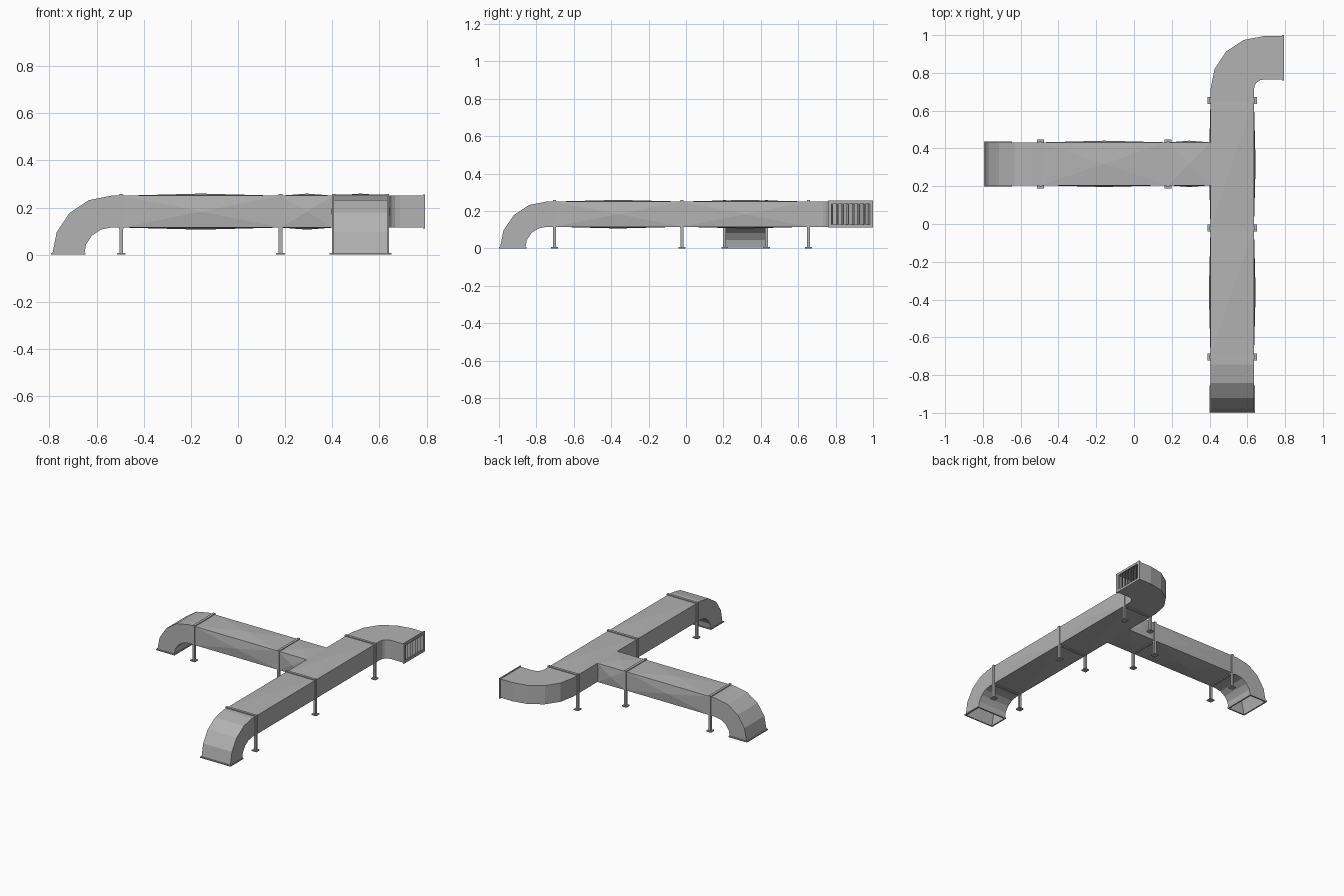
import bpy, bmesh
from math import cos, sin, pi
from mathutils import Vector, Matrix

if "Cube" in bpy.data.objects:
    bpy.data.objects.remove(bpy.data.objects["Cube"])

metal = bpy.data.materials.new("galvanised_grey")
metal.use_nodes = True
GREY = (0.45, 0.45, 0.45, 1)
metal.diffuse_color = GREY
metal.node_tree.nodes["Principled BSDF"].inputs["Base Color"].default_value = GREY

X, Y, Z = Vector((1, 0, 0)), Vector((0, 1, 0)), Vector((0, 0, 1))
Z0, Z1 = 0.115, 0.25          # duct underside and top
MX0, MX1 = 0.405, 0.635       # main duct sides
BY0, BY1 = 0.205, 0.432       # branch duct sides


def finish(name, bm):
    mesh = bpy.data.meshes.new(name)
    bm.to_mesh(mesh)
    bm.free()
    mesh.materials.append(metal)
    obj = bpy.data.objects.new(name, mesh)
    bpy.context.scene.collection.objects.link(obj)
    return obj


def add_box(bm, lo, hi, turn=0):
    lo, hi = Vector(lo), Vector(hi)
    mat = (Matrix.Translation((lo + hi) / 2) @ Matrix.Rotation(turn, 4, 'Z')
           @ Matrix.Diagonal((hi - lo).to_4d()))
    bmesh.ops.create_cube(bm, size=1, matrix=mat)


def duct(name, lo, hi, axis):
    """Open box tube whose four sides swell to a shallow point."""
    bm = bmesh.new()
    add_box(bm, lo, hi)
    bm.normal_update()
    ends = [f for f in bm.faces if abs(f.normal[axis]) > 0.9]
    bmesh.ops.delete(bm, geom=ends, context='FACES')
    bmesh.ops.poke(bm, faces=bm.faces[:], offset=0.009)
    return finish(name, bm)


def elbow(name, centre, a, b, radii, width, start, end):
    """Quarter bend from direction a to b, with straight ends."""
    bm = bmesh.new()
    w = a.cross(b)
    w = Vector([abs(v) for v in w])
    steps = [(i * pi / 8, Vector()) for i in range(5)]
    if start:
        steps.insert(0, (0, -b * start))
    steps.append((pi / 2, -a * end))
    rings = []
    for t, shift in steps:
        radial = a * cos(t) + b * sin(t)
        rings.append([bm.verts.new(Vector(centre) + radial * r + w * k + shift)
                      for r, k in ((radii[0], width[0]), (radii[1], width[0]),
                                   (radii[1], width[1]), (radii[0], width[1]))])
    for p, q in zip(rings, rings[1:]):
        for i in range(4):
            j = (i + 1) % 4
            bm.faces.new((p[i], p[j], q[j], q[i]))
    bmesh.ops.recalc_face_normals(bm, faces=bm.faces[:])
    obj = finish(name, bm)
    wall = obj.modifiers.new("wall", 'SOLIDIFY')
    wall.thickness = 0.003
    return obj


def rim(name, lo, hi, axis, out, inset=0.004):
    """Rectangular ring around the opening lo..hi, seen along axis."""
    bm = bmesh.new()
    u, v = [i for i in range(3) if i != axis]
    for side, other in ((u, v), (v, u)):
        for at in (lo[side], hi[side]):
            sign = -1 if at == lo[side] else 1
            p, q = list(lo), list(hi)
            p[side], q[side] = sorted((at - sign * inset, at + sign * out))
            trim = out if side == u else -inset
            p[other], q[other] = lo[other] - trim, hi[other] + trim
            add_box(bm, p, q)
    return finish(name, bm)


def support(name, x, y):
    """Strut beside the duct on a square foot plate."""
    bm = bmesh.new()
    s, f = 0.008, 0.0185
    add_box(bm, (x - s, y - s, 0), (x + s, y + s, Z1 + 0.007))
    add_box(bm, (x - f, y - f, 0), (x + f, y + f, 0.007))
    return finish(name, bm)


# Straight ducts
main_joints = (-0.703, -0.022, 0.655)
branch_joints = (-0.495, 0.18, MX0)
for i in range(2):
    duct(f"main_duct_{i + 1}", (MX0, main_joints[i], Z0),
         (MX1, main_joints[i + 1], Z1), 1)
    duct(f"branch_duct_{i + 1}", (branch_joints[i], BY0, Z0),
         (branch_joints[i + 1], BY1, Z1), 0)

# Bends
elbow("front_elbow", (0, -0.745, 0), -Y, Z, (Z0, Z1), (MX0, MX1), 0, 0.042)
elbow("branch_elbow", (-0.538, 0, 0), -X, Z, (Z0, Z1), (BY0, BY1), 0, 0.043)
elbow("back_elbow", (0.687, 0.713, 0), -X, Y, (0.052, 0.282), (Z0, Z1), 0.058, 0.1)

# Collars and supports at the joints
H = 0.009
for i, y in enumerate(main_joints):
    rim(f"main_collar_{i + 1}", (MX0, y - H, Z0), (MX1, y + H, Z1), 1, 0.006)
    support(f"main_support_left_{i + 1}", MX1 - 0.002, y)
    support(f"main_support_right_{i + 1}", MX0 + 0.002, y)
for i, x in enumerate(branch_joints[:2]):
    rim(f"branch_collar_{i + 1}", (x - H, BY0, Z0), (x + H, BY1, Z1), 0, 0.006)
    support(f"branch_support_front_{i + 1}", x, BY0 + 0.002)
    support(f"branch_support_back_{i + 1}", x, BY1 - 0.002)

# Flanges at the floor openings
rim("front_flange", (MX0, -0.995, 0), (MX1, -0.86, 0.008), 2, 0.006)
rim("branch_flange", (-0.788, BY0, 0), (-0.653, BY1, 0.008), 2, 0.006)

# Outlet grille with upright blades
G0, G1 = 0.765, 0.995
rim("grille_frame", (0.784, G0, Z0), (0.793, G1, Z1), 0, 0.005, 0.012)
bm = bmesh.new()
count = 8
for i in range(count):
    y = G0 + (i + 0.5) * (G1 - G0) / count
    add_box(bm, (0.77, y - 0.002, Z0 + 0.004), (0.79, y + 0.002, Z1 - 0.004), 0.5)
finish("grille_blades", bm)
